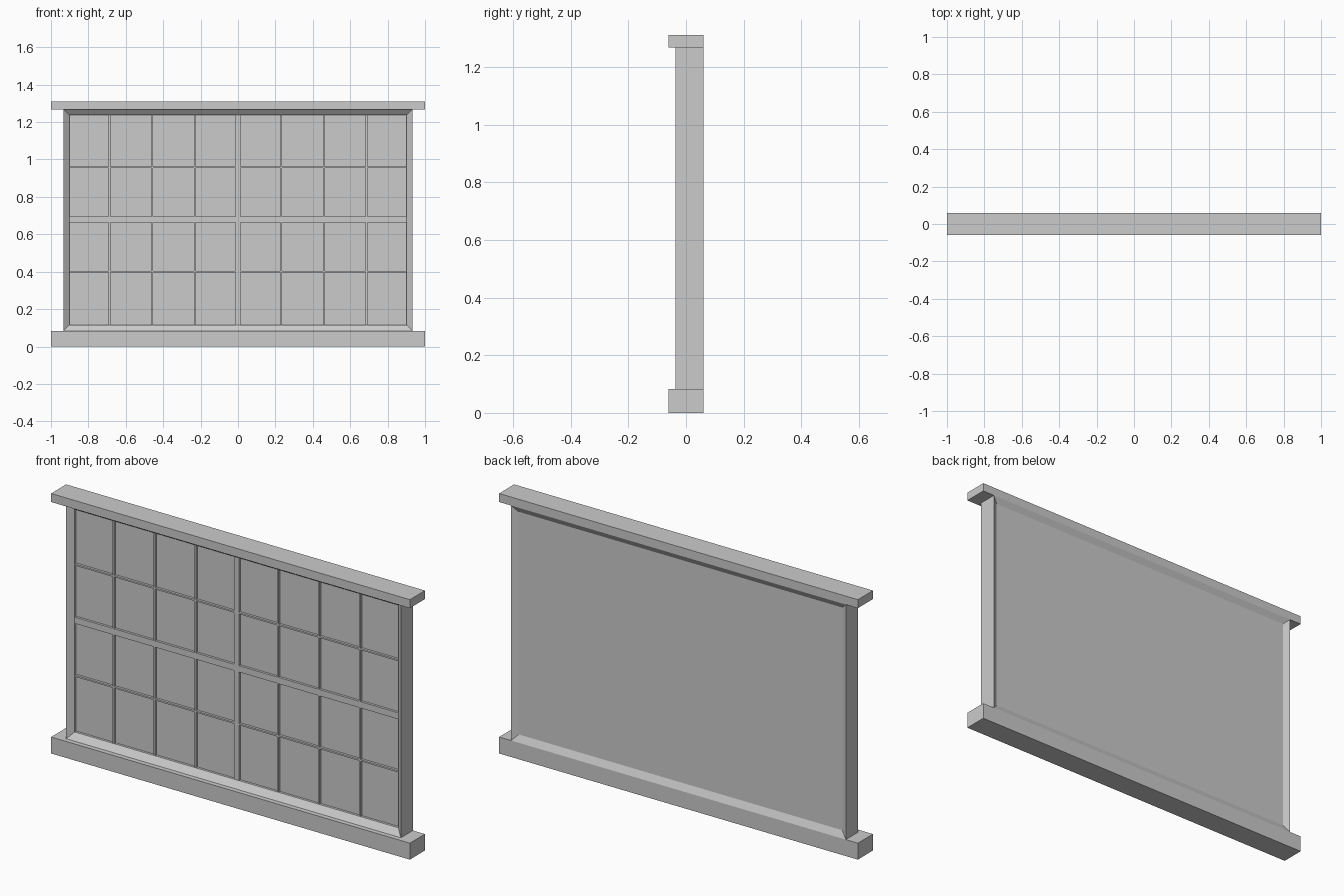
import bpy, bmesh

if "Cube" in bpy.data.objects:
    bpy.data.objects.remove(bpy.data.objects["Cube"])


def make_object(name, bm):
    bmesh.ops.recalc_face_normals(bm, faces=bm.faces)
    mesh = bpy.data.meshes.new(name)
    bm.to_mesh(mesh)
    bm.free()
    obj = bpy.data.objects.new(name, mesh)
    bpy.context.collection.objects.link(obj)
    return obj


def box(name, x, y, z):
    bm = bmesh.new()
    bmesh.ops.create_cube(bm, size=1)
    for v in bm.verts:
        for i, (lo, hi) in enumerate((x, y, z)):
            v.co[i] = hi if v.co[i] > 0 else lo
    return make_object(name, bm)


# Overall dimensions
OUT_X, OUT_Z0, OUT_Z1 = 0.933, 0.083, 1.267
IN_X, IN_Z0, IN_Z1 = 0.902, 0.116, 1.238
BAR_Y, GLASS_Y, BACK_Y = -0.012, 0.0, 0.044

# Sill and head cap
box("sill", (-1, 1), (-0.06, 0.06), (0, OUT_Z0))
box("head_cap", (-1, 1), (-0.06, 0.06), (OUT_Z1, 1.31))


# Mitred frame with sloping front and back faces
def ring(bm, x, z0, z1, y):
    return [bm.verts.new(p) for p in
            ((-x, y, z0), (x, y, z0), (x, y, z1), (-x, y, z1))]


bm = bmesh.new()
rings = [ring(bm, IN_X, IN_Z0, IN_Z1, BAR_Y),
         ring(bm, OUT_X, OUT_Z0, OUT_Z1, -0.036),
         ring(bm, OUT_X, OUT_Z0, OUT_Z1, 0.06),
         ring(bm, IN_X, IN_Z0, IN_Z1, BACK_Y)]
for k in range(4):
    a, b = rings[k], rings[(k + 1) % 4]
    for i in range(4):
        j = (i + 1) % 4
        bm.faces.new((a[i], a[j], b[j], b[i]))
make_object("frame", bm)

# Glazing panel
box("glass_panel", (-IN_X, IN_X), (GLASS_Y, BACK_Y), (IN_Z0, IN_Z1))

# Wide central bars and thin glazing bars
bar_depth = (BAR_Y, GLASS_Y)
for x, w in ((0, 0.026), (0.23, 0.008), (0.458, 0.008), (0.687, 0.01)):
    for s in ((1, -1) if x else (1,)):
        box("vertical_bar", (s * x - w / 2, s * x + w / 2), bar_depth, (IN_Z0, IN_Z1))
for z, w in ((0.399, 0.008), (0.679, 0.032), (0.959, 0.008)):
    box("horizontal_bar", (-IN_X, IN_X), bar_depth, (z - w / 2, z + w / 2))
